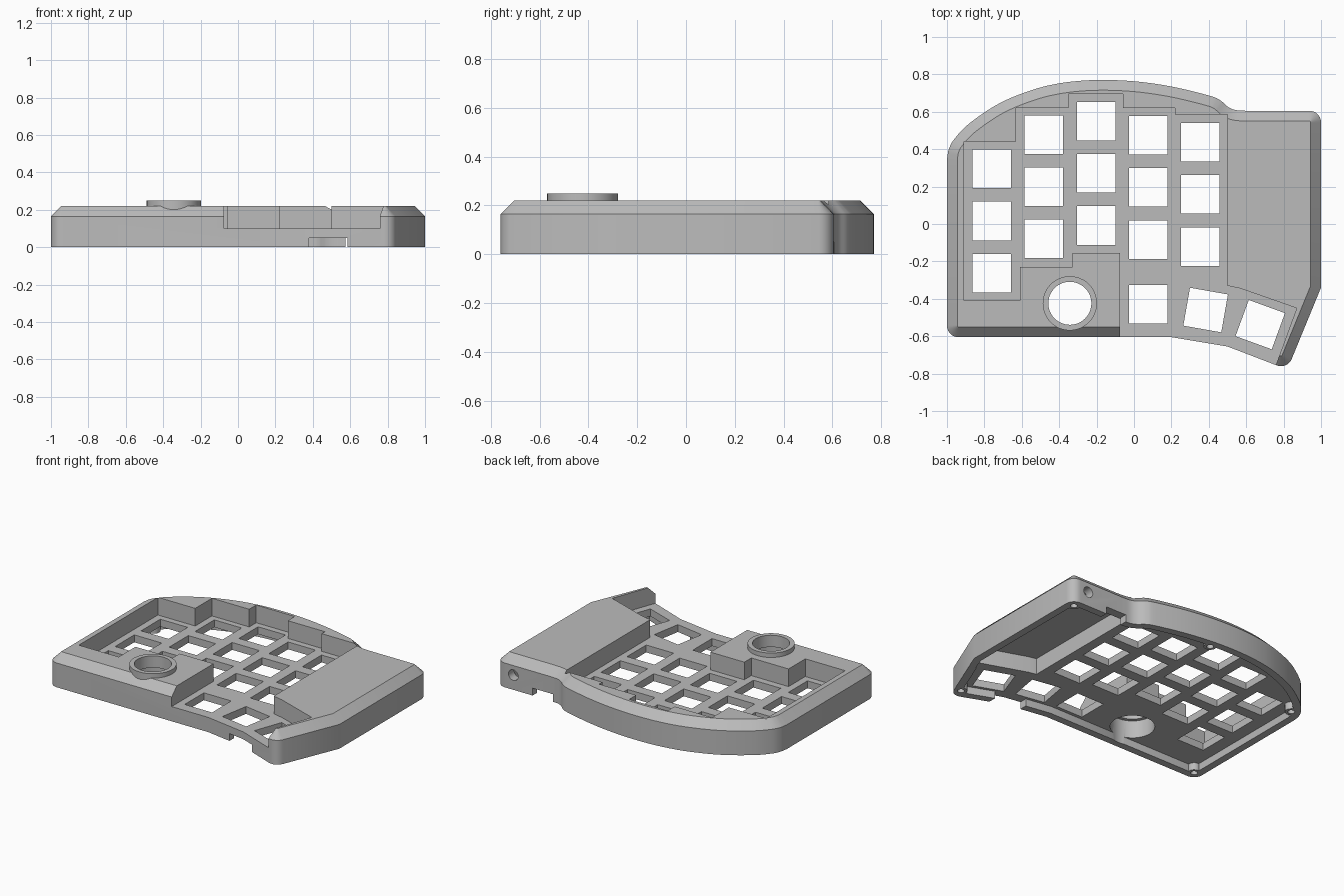
import bpy, bmesh, math
from mathutils import Vector, Matrix

if "Cube" in bpy.data.objects:
    bpy.data.objects.remove(bpy.data.objects["Cube"])

grey = bpy.data.materials.new("plain_grey")
grey.use_nodes = True
grey.diffuse_color = (0.5, 0.5, 0.5, 1)
grey.node_tree.nodes["Principled BSDF"].inputs["Base Color"].default_value = (0.5, 0.5, 0.5, 1)


def rounded(corner, before, after, radius, steps=8):
    """Arc of the given radius replacing one convex polygon corner."""
    p = Vector(corner)
    a, b = (Vector(before) - p).normalized(), (Vector(after) - p).normalized()
    half = a.angle(b) / 2
    centre = p + (a + b).normalized() * radius / math.sin(half)
    start = p + a * radius / math.tan(half) - centre
    sweep = math.pi - 2 * half
    return [centre + Matrix.Rotation(sweep * i / steps, 2) @ start for i in range(steps + 1)]


def spline(points, steps=6):
    """Catmull-Rom curve through the points."""
    p = [Vector(q) for q in points]
    p = [2 * p[0] - p[1]] + p + [2 * p[-1] - p[-2]]
    out = []
    for a, b, c, d in zip(p, p[1:], p[2:], p[3:]):
        for i in range(steps):
            t = i / steps
            out.append(0.5 * (2 * b + (c - a) * t + (2 * a - 5 * b + 4 * c - d) * t * t
                              + (3 * b - a - 3 * c + d) * t ** 3))
    return out + [p[-2]]


def inset(loop, dist):
    """Move a counter-clockwise loop inward with mitred corners."""
    out = []
    for i, p in enumerate(loop):
        u = (p - loop[i - 1]).normalized()
        v = (loop[(i + 1) % len(loop)] - p).normalized()
        n, m = Vector((-u.y, u.x)), Vector((-v.y, v.x))
        out.append(p + (n + m) * dist / (1 + n.dot(m)))
    return out


def loft(bm, rings):
    """Closed solid through (loop, height) rings."""
    rows = [[bm.verts.new((p[0], p[1], z)) for p in loop] for loop, z in rings]
    for low, high in zip(rows, rows[1:]):
        for i in range(len(low)):
            j = (i + 1) % len(low)
            bm.faces.new((low[i], low[j], high[j], high[i]))
    bm.faces.new(rows[0][::-1])
    bm.faces.new(rows[-1])


def make(name, solids):
    bm = bmesh.new()
    for rings in solids:
        loft(bm, rings)
    bmesh.ops.recalc_face_normals(bm, faces=bm.faces)
    mesh = bpy.data.meshes.new(name)
    bm.to_mesh(mesh)
    bm.free()
    mesh.materials.append(grey)
    obj = bpy.data.objects.new(name, mesh)
    bpy.context.collection.objects.link(obj)
    return obj


def prism(loop, z0, z1):
    return [(loop, z0), (loop, z1)]


def circle(x, y, r, n=48):
    return [(x + r * math.cos(math.tau * i / n), y + r * math.sin(math.tau * i / n)) for i in range(n)]


def rect(x, y, w, h, turn=0):
    rot = Matrix.Rotation(math.radians(turn), 2)
    return [Vector((x, y)) + rot @ Vector((sx * w / 2, sy * h / 2))
            for sx, sy in ((-1, -1), (1, -1), (1, 1), (-1, 1))]


# Case outline, counter-clockwise from the front left corner
tip, side = (0.82, -0.778), (1, -0.34)
arch = [(0.6, 0.605), (0.54, 0.61), (0.5, 0.628), (0.46, 0.662), (0.4, 0.687), (0.2, 0.735),
        (0, 0.763), (-0.2, 0.77), (-0.38, 0.755), (-0.54, 0.718), (-0.72, 0.645),
        (-0.88, 0.538), (-0.96, 0.455), (-0.99, 0.4), (-1, 0.345)]
outline = rounded((-1, -0.605), (-1, 0), (0, -0.605), 0.062)
outline += [Vector((0.2, -0.605)), Vector((0.5, -0.655))]
outline += rounded(tip, (0.5, -0.655), side, 0.062)
outline += [Vector(side)]
outline += rounded((1, 0.605), (1, 0), (0, 0.605), 0.062)
outline += spline(arch)

case = make("keyboard_case", [[(outline, 0), (outline, 0.165), (inset(outline, 0.055), 0.22)]])

# Sunken key well, open to the front
well = [(-0.91, -0.41), (-0.61, -0.41), (-0.61, -0.23), (-0.33, -0.23), (-0.33, -0.155),
        (-0.075, -0.155), (-0.075, -0.9), (0.705, -0.9), (0.87, -0.45), (0.57, -0.345),
        (0.5, -0.33), (0.5, 0.585), (0.22, 0.585), (0.22, 0.62), (-0.06, 0.62), (-0.06, 0.695),
        (-0.35, 0.695), (-0.35, 0.62), (-0.63, 0.62), (-0.63, 0.44), (-0.91, 0.44)]

# Hollow for the controller under the raised block
pocket = [(0.525, -0.31), (0.575, -0.32), (0.88, -0.427), (0.92, -0.42), (0.95, -0.335),
          (0.95, 0.545), (0.525, 0.545)]

# Key openings: column x, top row y, number of rows
key, pitch = 0.206, 0.279
columns = [(-0.76, 0.295, 3), (-0.482, 0.478, 3), (-0.203, 0.55, 3), (0.075, 0.475, 3), (0.353, 0.437, 3)]
keys = [rect(x, y - pitch * row, key, key) for x, y, rows in columns for row in range(rows)]
keys += [rect(0.075, -0.43, key, key), rect(0.383, -0.46, key, key, -10), rect(0.675, -0.538, key, key, -20)]

# Screw posts, knob collar, connector notches
screws = [(-0.945, -0.55), (-0.92, 0.41), (-0.02, 0.705), (0.945, 0.55), (0.805, -0.7)]
knob = (-0.343, -0.424)

steps = [
    ("DIFFERENCE", "key_well_cutter", [prism(well, 0.1, 0.4)]),
    ("DIFFERENCE", "cavity_cutter", [prism(inset(outline, 0.05), -0.1, 0.05)]),
    ("DIFFERENCE", "pocket_cutter", [prism(pocket, -0.1, 0.16)]),
    ("DIFFERENCE", "key_cutter", [prism(k, -0.1, 0.15) for k in keys]),
    ("UNION", "knob_collar", [prism(circle(*knob, 0.145), 0.12, 0.25)]),
    ("DIFFERENCE", "knob_cutter", [prism(circle(*knob, 0.115), -0.1, 0.4)]),
    ("DIFFERENCE", "knob_bore_cutter", [prism(circle(*knob, 0.138), -0.1, 0.17)]),
    ("UNION", "screw_posts", [prism(circle(x, y, 0.04, 24), 0, 0.07) for x, y in screws]),
    ("DIFFERENCE", "screw_cutter", [prism(circle(x, y, 0.022, 24), -0.1, 0.06) for x, y in screws]),
    ("DIFFERENCE", "notch_cutter", [prism(rect(0.4825, -0.66, 0.205, 0.2), -0.1, 0.05),
                                    prism(rect(0.6525, 0.6, 0.155, 0.2), -0.1, 0.05)]),
]
cutters = []
for operation, name, solids in steps:
    cutters.append((operation, make(name, solids)))

# Round cable hole through the back wall
cable = make("cable_cutter", [prism(circle(0, 0, 0.036, 32), -0.1, 0.1)])
cable.data.transform(Matrix.Translation((0.875, 0.6, 0.1)) @ Matrix.Rotation(math.pi / 2, 4, "X"))
cutters.append(("DIFFERENCE", cable))

for operation, cutter in cutters:
    mod = case.modifiers.new(cutter.name, "BOOLEAN")
    mod.operation, mod.solver, mod.object = operation, "EXACT", cutter
    cutter.hide_render = True

# Bake the cuts and remove the helpers
bpy.context.view_layer.update()
baked = bpy.data.meshes.new_from_object(case.evaluated_get(bpy.context.evaluated_depsgraph_get()))
case.modifiers.clear()
case.data = baked
baked.materials.clear()
baked.materials.append(grey)
for _, cutter in cutters:
    bpy.data.objects.remove(cutter)

bpy.ops.object.select_all(action="DESELECT")
case.select_set(True)
bpy.context.view_layer.objects.active = case
bpy.ops.object.shade_smooth_by_angle(angle=math.radians(25))
